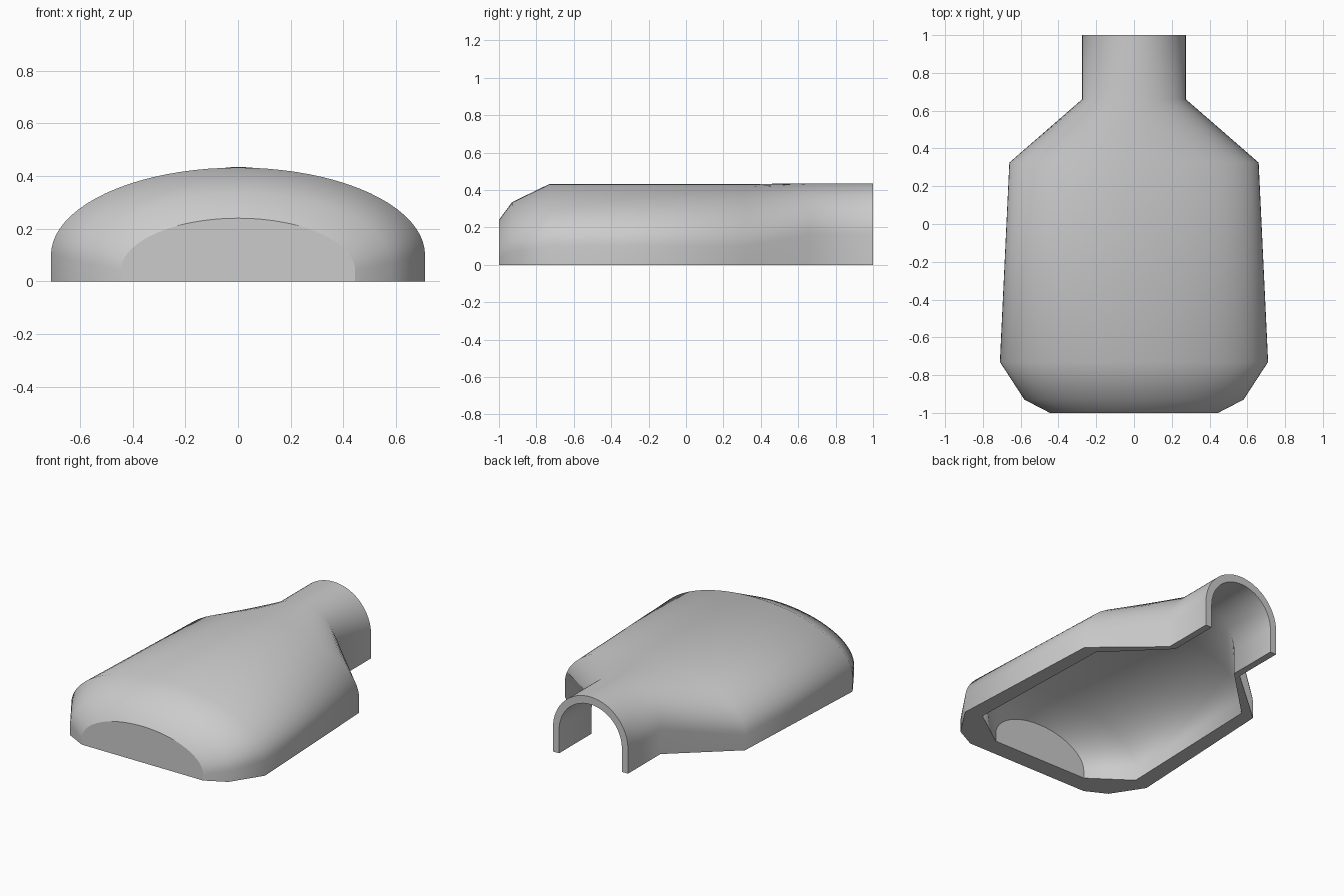
import bpy, bmesh
from math import cos, sin, pi

if "Cube" in bpy.data.objects:
    bpy.data.objects.remove(bpy.data.objects["Cube"])

SEG = 40

# sections: y, half width, height, height of straight side wall
OUTER = [(-1, .445, .24, .04), (-.93, .58, .335, .07), (-.73, .71, .432, .10),
         (.325, .66, .432, .10), (.66, .275, .435, .16), (1, .275, .435, .16)]
INNER = [(-.88, .345, .24, .05), (-.70, .60, .36, .08),
         (.325, .57, .37, .09), (.66, .23, .385, .155), (1, .23, .385, .155)]


def arch(bm, y, w, h, base):
    """Half-oval section standing on two short straight legs."""
    pts = [(w, 0)]
    pts += [(w * cos(pi * i / SEG), base + (h - base) * sin(pi * i / SEG))
            for i in range(SEG + 1)]
    pts += [(-w, 0)]
    return [bm.verts.new((x, y, z)) for x, z in pts]


def loft(bm, rings):
    for a, b in zip(rings, rings[1:]):
        for i in range(len(a) - 1):
            bm.faces.new((a[i], b[i], b[i + 1], a[i + 1])).smooth = True


bm = bmesh.new()
outer = [arch(bm, *s) for s in OUTER]
inner = [arch(bm, *s) for s in INNER]

# curved walls
loft(bm, outer)
loft(bm, inner)

# flat bottle base, outside and inside
bm.faces.new(outer[0])
bm.faces.new(inner[0])

# mouth rim
o, n = outer[-1], inner[-1]
for i in range(len(o) - 1):
    bm.faces.new((o[i], n[i], n[i + 1], o[i + 1]))

# flat U-shaped cut face on the ground
loop = [r[0] for r in reversed(outer)] + [r[-1] for r in outer]
loop += [r[-1] for r in reversed(inner)] + [r[0] for r in inner]
cut_face = bm.faces.new(loop)
bmesh.ops.triangulate(bm, faces=[cut_face], ngon_method='EAR_CLIP')
bmesh.ops.recalc_face_normals(bm, faces=bm.faces)

mesh = bpy.data.meshes.new("half_bottle_shell")
bm.to_mesh(mesh)
bm.free()
shell = bpy.data.objects.new("half_bottle_shell", mesh)
bpy.context.collection.objects.link(shell)
